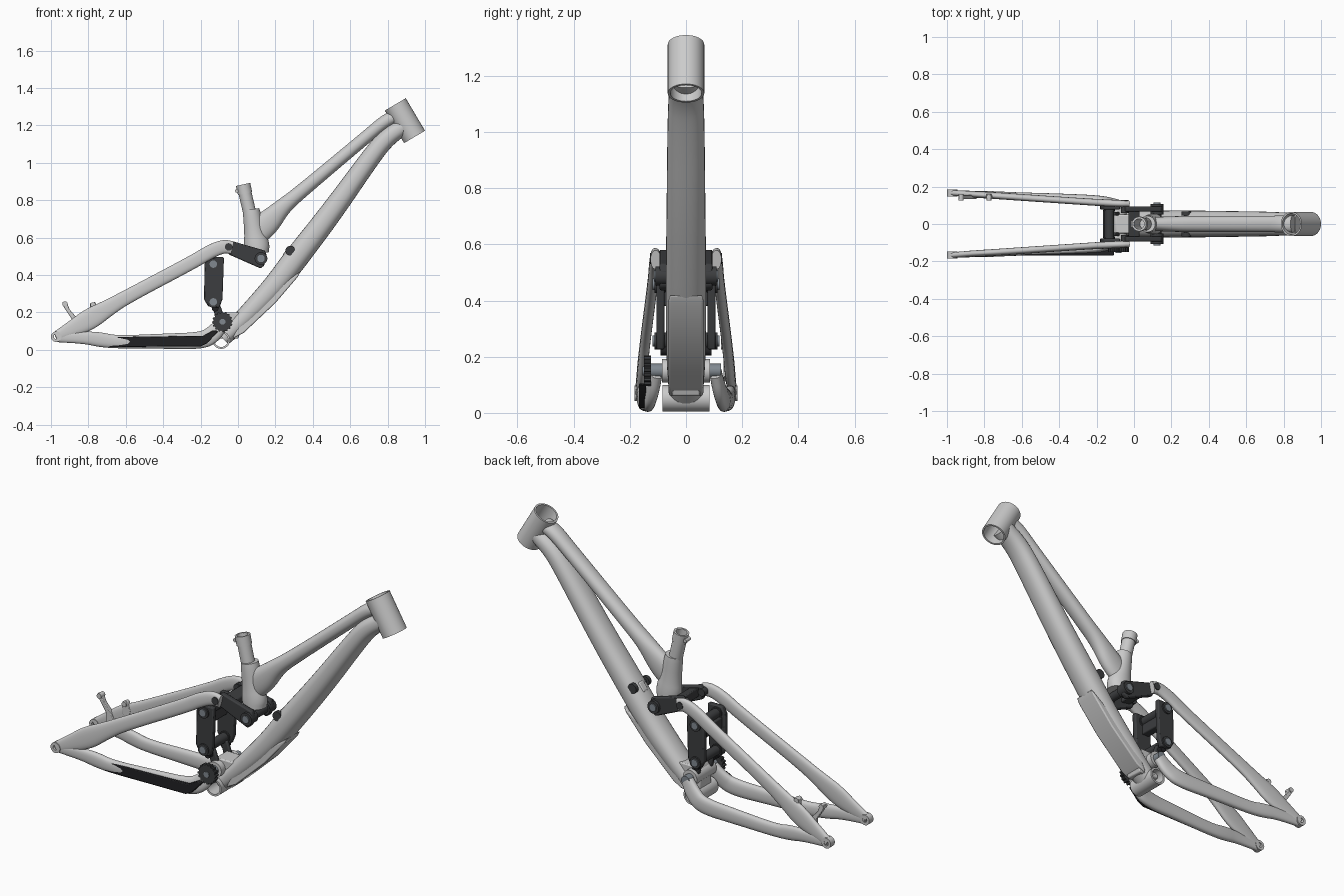
import bpy, bmesh, math
from mathutils import Vector as V

if "Cube" in bpy.data.objects:
    bpy.data.objects.remove(bpy.data.objects["Cube"])


def mat(name, c):
    m = bpy.data.materials.new(name)
    m.diffuse_color = (*c, 1)
    m.use_nodes = True
    m.node_tree.nodes["Principled BSDF"].inputs["Base Color"].default_value = m.diffuse_color
    return m


DARK = mat("dark_grey", (0.045, 0.047, 0.05))
BLACK = mat("black", (0.015, 0.015, 0.017))
STEEL = mat("steel", (0.22, 0.25, 0.28))


def finish(name, bm, m=None, bevel=0, angle=35):
    bmesh.ops.recalc_face_normals(bm, faces=bm.faces)
    me = bpy.data.meshes.new(name)
    bm.to_mesh(me)
    bm.free()
    ob = bpy.data.objects.new(name, me)
    bpy.context.collection.objects.link(ob)
    if m:
        me.materials.append(m)
    if bevel:
        b = ob.modifiers.new("bevel", "BEVEL")
        b.width, b.segments = bevel, 2
    bpy.ops.object.select_all(action="DESELECT")
    bpy.context.view_layer.objects.active = ob
    ob.select_set(True)
    bpy.ops.object.shade_smooth_by_angle(angle=math.radians(angle))
    return ob


def rings_to_mesh(bm, rings, loop=False):
    n = len(rings[0])
    pairs = list(zip(rings, rings[1:])) + ([(rings[-1], rings[0])] if loop else [])
    for a, b in pairs:
        for i in range(n):
            j = (i + 1) % n
            bm.faces.new((a[i], a[j], b[j], b[i]))
    if not loop:
        bm.faces.new(rings[0])
        bm.faces.new(rings[-1])


def axes(t):
    n = V((0, 1, 0)).cross(t)
    n = n.normalized() if n.length > 1e-4 else V((1, 0, 0))
    return n, t.cross(n).normalized()


def tube(name, pts, m=None, n=28, power=1.0, cuts=3):
    """Swept oval tube; each point is x, y, z, in-plane radius, sideways radius."""
    p = [list(q) for q in pts]
    for _ in range(cuts):  # round the bends by corner cutting
        q = [p[0]]
        for a, b in zip(p, p[1:]):
            q += [[u * .75 + v * .25 for u, v in zip(a, b)], [u * .25 + v * .75 for u, v in zip(a, b)]]
        p = q + [p[-1]]
    bm = bmesh.new()
    rings = []
    for k, s in enumerate(p):
        t = (V(p[min(k + 1, len(p) - 1)][:3]) - V(p[max(k - 1, 0)][:3])).normalized()
        u, w = axes(t)
        ring = []
        for i in range(n):
            a = 2 * math.pi * i / n
            c, d = math.cos(a), math.sin(a)
            c, d = math.copysign(abs(c) ** power, c), math.copysign(abs(d) ** power, d)
            ring.append(bm.verts.new(V(s[:3]) + u * c * s[3] + w * d * s[4]))
        rings.append(ring)
    rings_to_mesh(bm, rings)
    return finish(name, bm, m)


def pipe(name, a, b, r, ri, m=None, n=40):
    """Hollow cylinder between two points."""
    a, b = V(a), V(b)
    u, w = axes((b - a).normalized())
    bm = bmesh.new()
    rings = [[bm.verts.new(c + (u * math.cos(2 * math.pi * i / n) + w * math.sin(2 * math.pi * i / n)) * q)
              for i in range(n)] for c, q in ((a, r), (b, r), (b, ri), (a, ri))]
    rings_to_mesh(bm, rings, True)
    return finish(name, bm, m)


def pin(name, x, z, y0, y1, r, m=None, n=24, teeth=0):
    """Cylinder along y, optionally toothed."""
    k = teeth * 4 if teeth else n
    bm = bmesh.new()
    rings = []
    for y in (y0, y1):
        rings.append([])
        for i in range(k):
            q = r * (0.88 if teeth and i % 4 > 1 else 1)
            a = 2 * math.pi * i / k
            rings[-1].append(bm.verts.new((x + q * math.cos(a), y, z + q * math.sin(a))))
    rings_to_mesh(bm, rings)
    return finish(name, bm, m)


def plate(name, prof, y0, y1, m=None, bevel=0.006):
    """Side profile (x, z) extruded along y."""
    bm = bmesh.new()
    rings_to_mesh(bm, [[bm.verts.new((x, y, z)) for x, z in prof] for y in (y0, y1)])
    return finish(name, bm, m, bevel)


# Front triangle
pipe("head_tube", (0.841, 0, 1.312), (0.944, 0, 1.138), 0.065, 0.056, n=48)
tube("down_tube", [(0.885, 0, 1.195, .045, .058), (0.79, 0, 1.13, .05, .062), (0.71, 0, 1.03, .052, .066),
                   (0.5, 0, .735, .06, .069), (0.31, 0, .49, .066, .072), (0.2, 0, .345, .062, .072),
                   (0.06, 0, .195, .055, .07), (-0.08, 0, .06, .042, .06)], power=.85)
tube("top_tube", [(0.85, 0, 1.25, .034, .045), (0.79, 0, 1.225, .036, .045), (0.7, 0, 1.15, .034, .043),
                  (0.33, 0, .84, .037, .042), (0.24, 0, .765, .044, .042), (0.16, 0, .68, .068, .04),
                  (0.09, 0, .62, .07, .036)], power=.9)
tube("seat_tube", [(0.07, 0, .75, .044, .044), (0.075, 0, .72, .048, .046), (0.088, 0, .63, .054, .048),
                   (0.1, 0, .56, .07, .055), (0.105, 0, .515, .06, .055)])
pipe("seat_mast", (0.027, 0, .883), (0.07, 0, .7), 0.035, 0.028)
pipe("seat_clamp", (0.027, 0, .884), (0.038, 0, .835), 0.039, 0.03)
pin("seat_clamp_bolt", -0.006, .85, -.02, .02, .01)
plate("down_tube_guard", [(.335, .42), (.32, .39), (.2, .25), (.03, .09), (-.03, .06), (0, .12), (.2, .32)],
      -.062, .062)
pipe("bottom_bracket_shell", (-.09, -.083, .052), (-.09, .083, .052), .047, .037)
plate("pivot_gusset", [(-.12, .06), (-.12, .16), (-.1, .2), (-.06, .2), (.06, .2), (0, .06)], -.05, .05)
pin("main_pivot_axle", -.083, .15, -.125, .125, .025, STEEL)
pipe("main_pivot_shell", (-.083, -.085, .15), (-.083, .085, .15), .042, .022)
pin("chain_guide_wheel", -.083, .15, -.15, -.125, .055, DARK, teeth=16)
pin("chain_guide_hub", -.083, .15, -.155, -.15, .016, STEEL)

# Shock mount on the down tube
pin("shock_mount_axle", .28, .53, -.05, .05, .012, DARK)
plate("shock_mount_base", [(.24, .51), (.27, .55), (.3, .54), (.31, .47), (.26, .44)], -.02, .02)

for side, s in (("right", -1), ("left", 1)):
    # Rear stays
    tube(side + "_seat_stay", [(-.03, s * .108, .545, .034, .017), (-.075, s * .109, .555, .036, .018),
         (-.15, s * .113, .525, .037, .019), (-.23, s * .117, .475, .037, .018), (-.6, s * .142, .28, .037, .018),
         (-.7, s * .149, .22, .045, .018), (-.79, s * .155, .165, .058, .018), (-.88, s * .16, .115, .045, .017),
         (-.975, s * .167, .07, .026, .015)], power=.8)
    tube(side + "_chain_stay", [(-.97, s * .165, .067, .026, .014), (-.82, s * .16, .065, .033, .017),
         (-.74, s * .155, .055, .04, .02), (-.65, s * .15, .041, .034, .02), (-.4, s * .142, .046, .04, .021),
         (-.19, s * .132, .048, .046, .022), (-.13, s * .118, .085, .046, .023), (-.083, s * .105, .145, .036, .022)],
         power=.8)
    pipe(side + "_dropout", (-.972, s * .148, .07), (-.972, s * .184, .07), .028, .013)
    # Rocker link
    plate(side + "_rocker_plate", [(-.06, .56), (-.035, .582), (.145, .53), (.155, .5), (.14, .45), (.12, .435),
                                   (-.05, .51)], s * .066, s * .094, DARK)
    pin(side + "_rocker_pivot", .123, .488, s * .05, s * .108, .034, DARK)
    pin(side + "_rocker_bolt", .123, .488, s * .108, s * .114, .02, STEEL)
    pin(side + "_seat_stay_bolt", -.05, .55, s * .06, s * .129, .02, DARK)
    # Shock extension link
    plate(side + "_shock_link_plate", [(-.178, .46), (-.16, .495), (-.075, .495), (-.083, .27), (-.1, .225),
                                       (-.16, .232), (-.182, .27)], s * .077, s * .105, DARK)
    for tag, z in (("upper", .458), ("lower", .256)):
        pin(f"{side}_shock_link_{tag}_boss", -.132, z, s * .07, s * .113, .031, DARK)
        pin(f"{side}_shock_link_{tag}_bolt", -.132, z, s * .113, s * .119, .02, STEEL)
    pin(side + "_lower_mount_bolt", -.122, .222, s * .05, s * .09, .018, BLACK)
    plate(side + "_lower_mount", [(-.14, .25), (-.1, .25), (-.07, .17), (-.12, .17)], s * .045, s * .065, DARK)
    pin(side + "_shock_mount_knob", .28, .53, s * .045, s * .066, .026, DARK)

# Cross members of the linkage
pin("rocker_axle", .123, .488, -.06, .06, .024, DARK)
plate("rocker_bridge", [(-.03, .57), (.03, .552), (.03, .51), (-.03, .52)], -.07, .07, DARK)
for tag, z in (("upper", .458), ("lower", .256)):
    pin(f"shock_link_{tag}_axle", -.132, z, -.08, .08, .025, DARK)
plate("shock_link_bridge", [(-.165, .44), (-.12, .44), (-.12, .38), (-.165, .38)], -.08, .08, DARK)

# Drive side chain stay protector
plate("chain_stay_protector", [(-.68, .068), (-.69, .015), (-.2, .018), (-.165, .035), (-.105, .1), (-.13, .105),
                               (-.185, .075)], -.168, -.142, BLACK, .004)

# Brake mount on the left stays
plate("brake_mount_rear", [(-.94, .255), (-.915, .255), (-.9, .215), (-.865, .175), (-.84, .13), (-.89, .11),
                           (-.89, .165), (-.93, .225)], .133, .155, None, .003)
plate("brake_mount_front", [(-.79, .25), (-.765, .255), (-.74, .21), (-.75, .17), (-.79, .18)],
      .133, .155, None, .003)
pin("brake_mount_rear_boss", -.925, .245, .125, .16, .014)
pin("brake_mount_front_boss", -.775, .24, .125, .16, .014)
